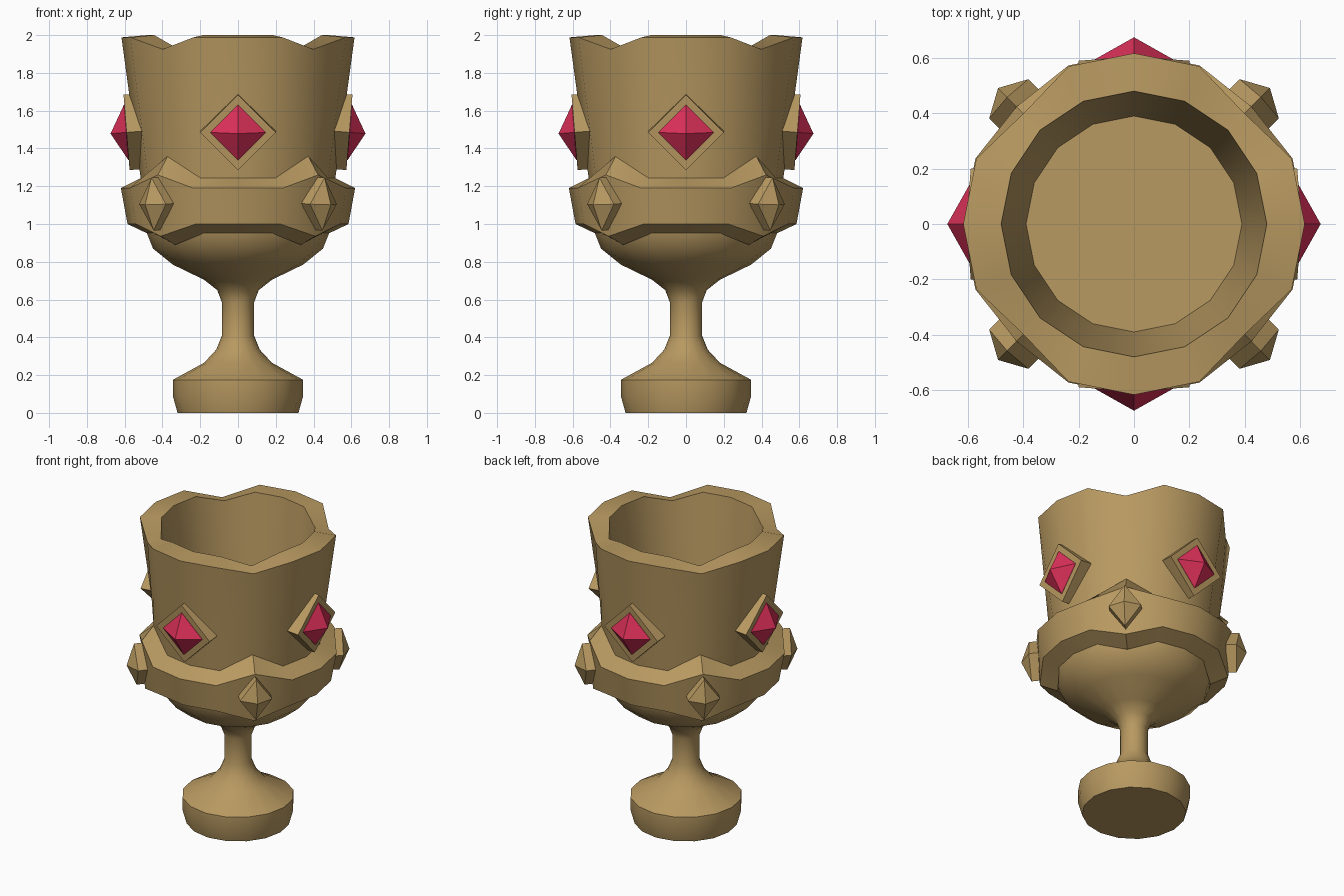
import bpy, bmesh, math
from mathutils import Matrix, Vector

if "Cube" in bpy.data.objects:
    bpy.data.objects.remove(bpy.data.objects["Cube"], do_unlink=True)

SIDES = 16


def material(name, colour):
    m = bpy.data.materials.new(name)
    m.use_nodes = True
    m.diffuse_color = colour
    m.node_tree.nodes["Principled BSDF"].inputs["Base Color"].default_value = colour
    return m


gold = material("old_gold", (0.48, 0.32, 0.12, 1))
ruby = material("ruby_red", (0.72, 0.03, 0.10, 1))


def finish(name, bm, mat, smooth):
    bmesh.ops.recalc_face_normals(bm, faces=bm.faces)
    mesh = bpy.data.meshes.new(name)
    bm.to_mesh(mesh)
    bm.free()
    mesh.materials.append(mat)
    ob = bpy.data.objects.new(name, mesh)
    bpy.context.collection.objects.link(ob)
    if smooth:
        bpy.ops.object.select_all(action='DESELECT')
        ob.select_set(True)
        bpy.context.view_layer.objects.active = ob
        bpy.ops.object.shade_smooth_by_angle(angle=math.radians(32))
    return ob


def lathe(name, profile, closed=False):
    """Each row is radius, height and optional radius, height on the diagonals."""
    bm = bmesh.new()
    rings = []
    for row in profile:
        ring = []
        for i in range(SIDES):
            r, z = row[2:] if len(row) > 2 and i % 4 == 2 else row[:2]
            a = math.tau * i / SIDES
            ring.append(bm.verts.new((r * math.cos(a), r * math.sin(a), z)))
        rings.append(ring)
    pairs = list(zip(rings, rings[1:]))
    if closed:
        pairs.append((rings[-1], rings[0]))
    else:
        bm.faces.new(rings[0])
        bm.faces.new(rings[-1])
    for low, high in pairs:
        for i in range(SIDES):
            j = (i + 1) % SIDES
            bm.faces.new((low[i], low[j], high[j], high[i]))
    return finish(name, bm, gold, True)


def diamond(name, angle, radius, z, half_w, half_h, depth, tip, tilt, mat):
    """Diamond plate with its front at the radius, with a pyramid if tip is set."""
    bm = bmesh.new()
    outline = [(half_w, 0), (0, half_h), (-half_w, 0), (0, -half_h)]
    front = [bm.verts.new((0, y, h)) for y, h in outline]
    back = [bm.verts.new((-depth, y, h)) for y, h in outline]
    bm.faces.new(back)
    for i in range(4):
        j = (i + 1) % 4
        bm.faces.new((front[i], front[j], back[j], back[i]))
    if tip:
        apex = bm.verts.new((tip, 0, 0))
        for i in range(4):
            bm.faces.new((front[i], front[(i + 1) % 4], apex))
    else:
        bm.faces.new(front)
    place = (Matrix.Rotation(angle, 4, 'Z')
             @ Matrix.Translation(Vector((radius, 0, z)))
             @ Matrix.Rotation(tilt, 4, 'Y'))
    bm.transform(place)
    return finish(name, bm, mat, False)


# Foot, stem, bowl, wavy rim and hollow interior
lathe("goblet_body", [
    (0.32, 0), (0.345, 0.09), (0.345, 0.175), (0.18, 0.265), (0.115, 0.335),
    (0.085, 0.41), (0.085, 0.585), (0.11, 0.65), (0.18, 0.705),
    (0.345, 0.785), (0.45, 0.87), (0.49, 0.97),
    (0.515, 1.24, 0.525, 1.34),
    (0.617, 1.988, 0.565, 1.925),
    (0.48, 2.0, 0.48, 1.94),
    (0.39, 1.24),
])

# Raised band with points on the diagonals
lathe("collar_band", [
    (0.48, 0.95, 0.47, 0.89),
    (0.585, 1.0, 0.58, 0.935),
    (0.62, 1.19, 0.60, 1.26),
    (0.515, 1.243, 0.525, 1.36),
    (0.47, 1.2),
], closed=True)

# Ruby gems on the four sides and gold studs on the four diagonals
for n, side in enumerate(("left", "back", "right", "front")):
    a = n * math.pi / 2
    diamond(side + "_gem_frame", a, 0.59, 1.485, 0.2, 0.2, 0.08, 0, 0.08, gold)
    diamond(side + "_gem", a, 0.592, 1.485, 0.147, 0.147, 0.03, 0.083, 0.08, ruby)
    diamond(side + "_stud", a + math.pi / 4, 0.64, 1.105, 0.1, 0.14, 0.065, 0.055, 0.06, gold)
